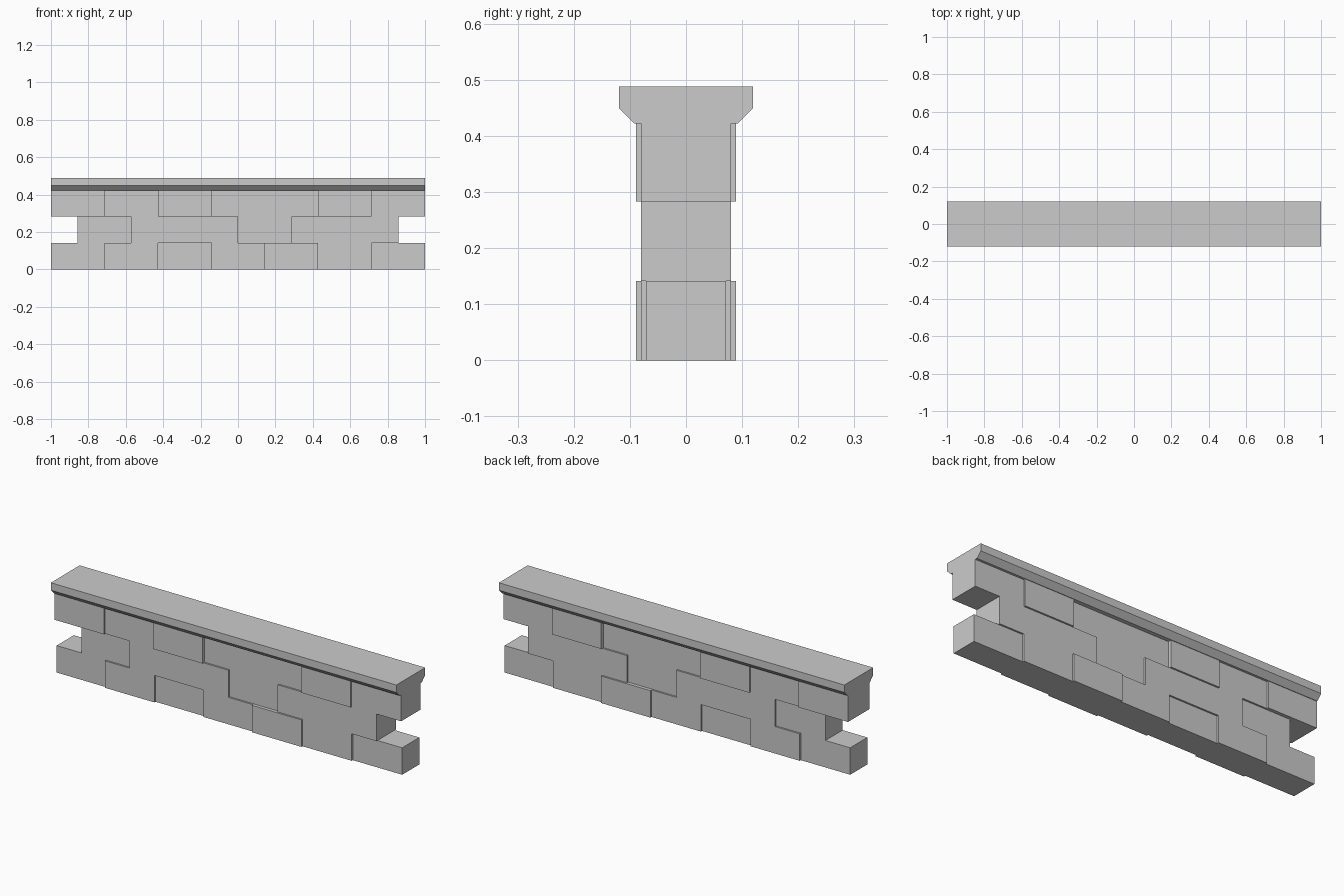
import bpy, bmesh
from mathutils import Vector

if "Cube" in bpy.data.objects:
    bpy.data.objects.remove(bpy.data.objects["Cube"])

BRICK = 2 / 7
OUT, MID, IN = 0.089, 0.080, 0.071   # brick half depths
LEVEL = {"O": OUT, "M": MID, "I": IN}


def prism(name, points, direction):
    """Extrude a closed 3D outline along a direction into a solid."""
    bm = bmesh.new()
    face = bm.faces.new([bm.verts.new(p) for p in points])
    ext = bmesh.ops.extrude_face_region(bm, geom=[face])
    moved = [g for g in ext["geom"] if isinstance(g, bmesh.types.BMVert)]
    bmesh.ops.translate(bm, verts=moved, vec=Vector(direction))
    bmesh.ops.recalc_face_normals(bm, faces=bm.faces[:])
    mesh = bpy.data.meshes.new(name)
    bm.to_mesh(mesh)
    bm.free()
    obj = bpy.data.objects.new(name, mesh)
    bpy.context.collection.objects.link(obj)
    return obj


def course(name, pattern, z0, z1):
    """One row of bricks: stepped plan outline, mirrored front to back."""
    x = -len(pattern) * BRICK / 2
    side = []
    for i, key in enumerate(pattern):
        d = LEVEL[key]
        for px in (x + i * BRICK, x + (i + 1) * BRICK):
            if len(side) > 1 and side[-1][1] == d and side[-2][1] == d:
                side.pop()           # merge flush neighbours
            if not side or side[-1] != (px, d):
                side.append((px, d))
    outline = [(px, -d, z0) for px, d in side]
    outline += [(px, d, z0) for px, d in reversed(side)]
    return prism(name, outline, (0, 0, z1 - z0))


def union(target, other):
    mod = target.modifiers.new("join", "BOOLEAN")
    mod.operation = "UNION"
    mod.solver = "EXACT"
    mod.object = other
    bpy.context.view_layer.objects.active = target
    bpy.ops.object.modifier_apply(modifier=mod.name)
    bpy.data.objects.remove(other)


# Three brick courses
wall = course("brick_wall", "IMIMOMI", 0.0, 0.141)
middle = course("middle_course", "IMMIMM", 0.141, 0.283)
upper = course("upper_course", "OMOIIOM", 0.283, 0.422)

# Coping stone with chamfered underside
half = [(0.092, 0.422), (0.119, 0.449), (0.119, 0.488)]
profile = half + [(-y, z) for y, z in reversed(half)]
coping = prism("coping", [(-1, y, z) for y, z in profile], (2, 0, 0))

# Fuse into one clean shell
for part in (middle, upper, coping):
    union(wall, part)
